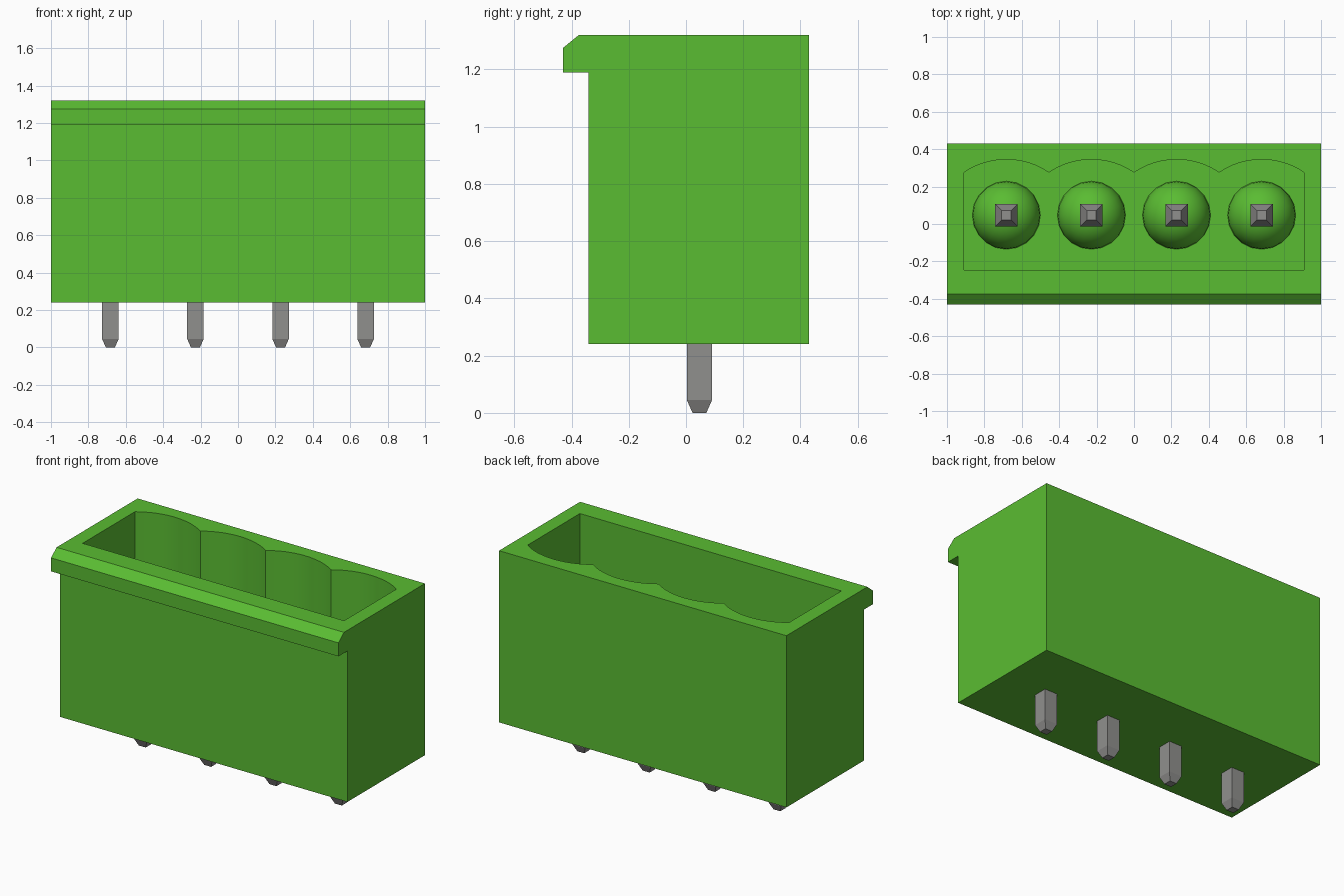
import bpy, bmesh, math
from mathutils import Matrix

cube = bpy.data.objects.get("Cube")
if cube:
    bpy.data.objects.remove(cube, do_unlink=True)


def material(name, rgb):
    m = bpy.data.materials.new(name)
    m.use_nodes = True
    m.diffuse_color = (*rgb, 1)
    bsdf = next(n for n in m.node_tree.nodes if n.type == 'BSDF_PRINCIPLED')
    bsdf.inputs["Base Color"].default_value = (*rgb, 1)
    return m


GREEN = material("green plastic", (0.102, 0.503, 0.032))
GREY = material("grey metal", (0.28, 0.277, 0.27))


def add_object(name, bm, mat):
    bmesh.ops.recalc_face_normals(bm, faces=bm.faces)
    mesh = bpy.data.meshes.new(name)
    bm.to_mesh(mesh)
    bm.free()
    mesh.materials.append(mat)
    ob = bpy.data.objects.new(name, mesh)
    bpy.context.collection.objects.link(ob)
    return ob


def prism(name, points, offset, mat):
    """Extrude a closed outline along the offset vector."""
    bm = bmesh.new()
    face = bm.faces.new([bm.verts.new(p) for p in points])
    new = bmesh.ops.extrude_face_region(bm, geom=[face])["geom"]
    bmesh.ops.translate(bm, vec=offset, verts=[v for v in new if isinstance(v, bmesh.types.BMVert)])
    return add_object(name, bm, mat)


def select_only(ob):
    bpy.ops.object.select_all(action='DESELECT')
    ob.select_set(True)
    bpy.context.view_layer.objects.active = ob


PITCH = 0.455
PIN_Y = 0.047
FLOOR = 0.55
TOP = 1.32
pin_xs = [(i - 1.5) * PITCH for i in range(4)]

# Housing: side profile with the latch lip at the front
profile = [(-0.34, 0.24), (0.43, 0.24), (0.43, TOP), (-0.375, TOP),
           (-0.43, 1.275), (-0.43, 1.19), (-0.34, 1.19)]
housing = prism("housing", [(-1, y, z) for y, z in profile], (2, 0, 0), GREEN)

# Cavity: straight front, one shallow arc per pin along the back
half, rise, steps = PITCH / 2, 0.07, 12
radius = (half ** 2 + rise ** 2) / (2 * rise)
sweep = math.asin(half / radius)
outline = [(-2 * PITCH, -0.245), (2 * PITCH, -0.245), (2 * PITCH, 0.275)]
for x in reversed(pin_xs):
    for k in range(1, steps + 1):
        a = sweep * (1 - 2 * k / steps)
        outline.append((x + radius * math.sin(a), 0.275 + rise - radius * (1 - math.cos(a))))
cutter = prism("cavity_cutter", [(x, y, FLOOR) for x, y in outline], (0, 0, 1), GREEN)
cutter.hide_render = True
cut = housing.modifiers.new("cavity", 'BOOLEAN')
cut.operation = 'DIFFERENCE'
cut.solver = 'EXACT'
cut.object = cutter
select_only(housing)
bpy.ops.object.modifier_apply(modifier=cut.name)
bpy.data.objects.remove(cutter, do_unlink=True)
select_only(housing)
bpy.ops.object.shade_smooth_by_angle(angle=math.radians(20))

# Pin sections: (height, half width), thin solder tail and thicker contact
sections = [(0, 0.024), (0.045, 0.044), (0.40, 0.044), (0.40, 0.06), (0.98, 0.06), (1.05, 0.025)]


def pin(name, x):
    bm = bmesh.new()
    rings = [[bm.verts.new((x + sx * w, PIN_Y + sy * w, z))
              for sx, sy in ((-1, -1), (1, -1), (1, 1), (-1, 1))] for z, w in sections]
    for a, b in zip(rings, rings[1:]):
        for i in range(4):
            j = (i + 1) % 4
            bm.faces.new((a[i], a[j], b[j], b[i]))
    bm.faces.new(rings[0])
    bm.faces.new(rings[-1])
    return add_object(name, bm, GREY)


def dome(name, x):
    bm = bmesh.new()
    bmesh.ops.create_uvsphere(bm, u_segments=20, v_segments=16, radius=0.182,
                              matrix=Matrix.Translation((x, PIN_Y, FLOOR)))
    low = [v for v in bm.verts if v.co.z < FLOOR - 0.001]
    bmesh.ops.delete(bm, geom=low, context='VERTS')
    ob = add_object(name, bm, GREEN)
    select_only(ob)
    bpy.ops.object.shade_smooth_by_angle(angle=math.radians(40))


# Four contacts, each rising through a rounded boss
for n, x in enumerate(pin_xs, 1):
    pin(f"pin_{n}", x)
    dome(f"pin_boss_{n}", x)
